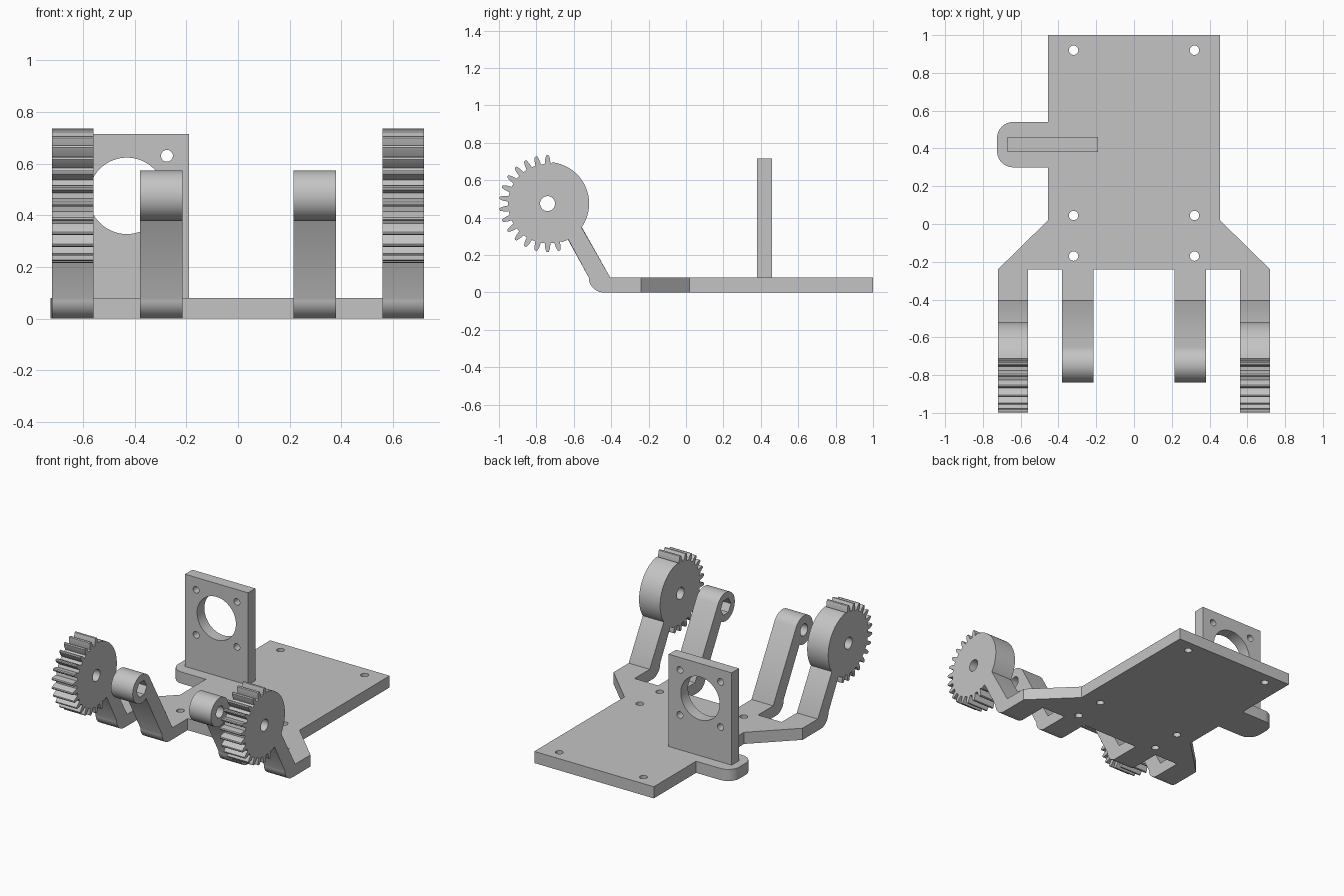
import bpy
import bmesh
from math import cos, sin, pi, radians
from mathutils import Matrix

cube = bpy.data.objects.get("Cube")
if cube:
    bpy.data.objects.remove(cube, do_unlink=True)

grey = bpy.data.materials.new("plain grey")
grey.use_nodes = True
grey.diffuse_color = (0.55, 0.55, 0.55, 1)
grey.node_tree.nodes["Principled BSDF"].inputs["Base Color"].default_value = grey.diffuse_color

# Columns send profile u, v and thickness to world axes
FLAT = Matrix.Identity(3)
SIDE = Matrix(((0, 0, 1), (1, 0, 0), (0, 1, 0)))
UPRIGHT = Matrix(((1, 0, 0), (0, 0, -1), (0, 1, 0)))


def arc(center, r, start, end, steps):
    """Points along an arc, angles in degrees."""
    angles = [radians(start + (end - start) * i / steps) for i in range(steps + 1)]
    return [(center[0] + r * cos(a), center[1] + r * sin(a)) for a in angles]


def hole(center, r, sides=32):
    return arc(center, r, 0, 360, sides)[:-1]


def activate(ob):
    bpy.ops.object.select_all(action='DESELECT')
    ob.select_set(True)
    bpy.context.view_layer.objects.active = ob


def plate(name, loops, thickness, axes, offset):
    """Extrude an outline with holes, centred on offset."""
    curve = bpy.data.curves.new(name + " profile", 'CURVE')
    curve.dimensions = '2D'
    curve.fill_mode = 'BOTH'
    curve.extrude = thickness / 2
    for loop in loops:
        spline = curve.splines.new('POLY')
        spline.points.add(len(loop) - 1)
        for point, (u, v) in zip(spline.points, loop):
            point.co = (u, v, 0, 1)
        spline.use_cyclic_u = True
    source = bpy.data.objects.new(name + " profile", curve)
    bpy.context.collection.objects.link(source)
    bpy.context.view_layer.update()
    graph = bpy.context.evaluated_depsgraph_get()
    mesh = bpy.data.meshes.new_from_object(source.evaluated_get(graph))
    bpy.data.objects.remove(source, do_unlink=True)
    bm = bmesh.new()
    bm.from_mesh(mesh)
    bmesh.ops.remove_doubles(bm, verts=bm.verts, dist=0.0001)
    bmesh.ops.transform(bm, matrix=Matrix.Translation(offset) @ axes.to_4x4(), verts=bm.verts)
    bmesh.ops.recalc_face_normals(bm, faces=bm.faces)
    bm.to_mesh(mesh)
    bm.free()
    mesh.materials.clear()
    mesh.materials.append(grey)
    ob = bpy.data.objects.new(name, mesh)
    bpy.context.collection.objects.link(ob)
    activate(ob)
    bpy.ops.object.shade_smooth_by_angle(angle=radians(30))
    return ob


T = 0.08           # plate thickness
BEND = -0.405      # where the arms turn upward
HUB = (-0.74, 0.475)
GEAR_X = (0.56, 0.72)
ARM_X = (0.215, 0.38)

# Base plate with four fingers, flared shoulders and a rounded side tab
half = [(0.455, 1), (0.455, 0.02), (0.72, -0.24), (0.72, BEND), (0.56, BEND),
        (0.56, -0.24), (0.38, -0.24), (0.38, BEND), (0.215, BEND), (0.215, -0.24)]
tab = ([(-0.455, 0.3)] + arc((-0.64, 0.385), 0.085, 270, 180, 10)
       + arc((-0.64, 0.455), 0.085, 180, 90, 10) + [(-0.455, 0.54)])
mirrored = [(-x, y) for x, y in reversed(half)]
outline = half + mirrored[:-1] + tab + mirrored[-1:]
screw_holes = [hole((s * 0.32, y), 0.025, 24) for s in (1, -1) for y in (0.92, 0.045, -0.17)]
plate("base_plate", [outline] + screw_holes, T, FLAT, (0, 0, T / 2))

# Upright motor mount with a large opening and four screw holes
mid = (-0.43, 0.475)
mount = [(-0.67, T), (-0.19, T), (-0.19, 0.715), (-0.67, 0.715)]
corners = [hole((mid[0] + a * 0.155, mid[1] + b * 0.155), 0.023, 24)
           for a in (1, -1) for b in (1, -1)]
plate("motor_mount", [mount, hole(mid, 0.148, 64)] + corners, T, UPRIGHT, (0, 0.42, 0))

# Shared foot of every arm
foot = arc((-0.44, 0.08), 0.08, 180, 270, 10) + [(BEND, 0), (BEND, T)]

# Gear sector outline: smooth disc at the back, teeth at the front
pitch = 360 / 26
gear = foot + arc(HUB, 0.222, -35, 83, 36)
for i in range(15):
    for r, w in ((0.212, -0.3), (0.237, -0.23), (0.257, -0.12), (0.26, 0),
                 (0.257, 0.12), (0.237, 0.23), (0.212, 0.3)):
        gear += arc(HUB, r, 90 + (i + w) * pitch, 0, 1)[:1]
gear += arc(HUB, 0.22, 291, 300, 2)

# Plain arm outline: small round hub tangent to the back edge
hub_arm = foot + arc(HUB, 0.098, 30, 300, 40)

for side, s in (("left", 1), ("right", -1)):
    plate(side + "_gear_arm", [gear, hole(HUB, 0.04)], GEAR_X[1] - GEAR_X[0], SIDE,
          (s * sum(GEAR_X) / 2, 0, 0))
    arm = plate(side + "_hub_arm", [hub_arm, hole(HUB, 0.04)], ARM_X[1] - ARM_X[0], SIDE,
                (s * sum(ARM_X) / 2, 0, 0))
    # Hexagonal nut pocket on the inward face
    cutter = plate("nut_cutter", [hole(HUB, 0.056, 6)], 0.12, SIDE, (s * ARM_X[0], 0, 0))
    cutter.hide_render = True
    cut = arm.modifiers.new("nut pocket", 'BOOLEAN')
    cut.operation = 'DIFFERENCE'
    cut.solver = 'EXACT'
    cut.object = cutter
    activate(arm)
    bpy.ops.object.modifier_apply(modifier=cut.name)
    bpy.data.objects.remove(cutter, do_unlink=True)
    bpy.ops.object.shade_smooth_by_angle(angle=radians(30))
